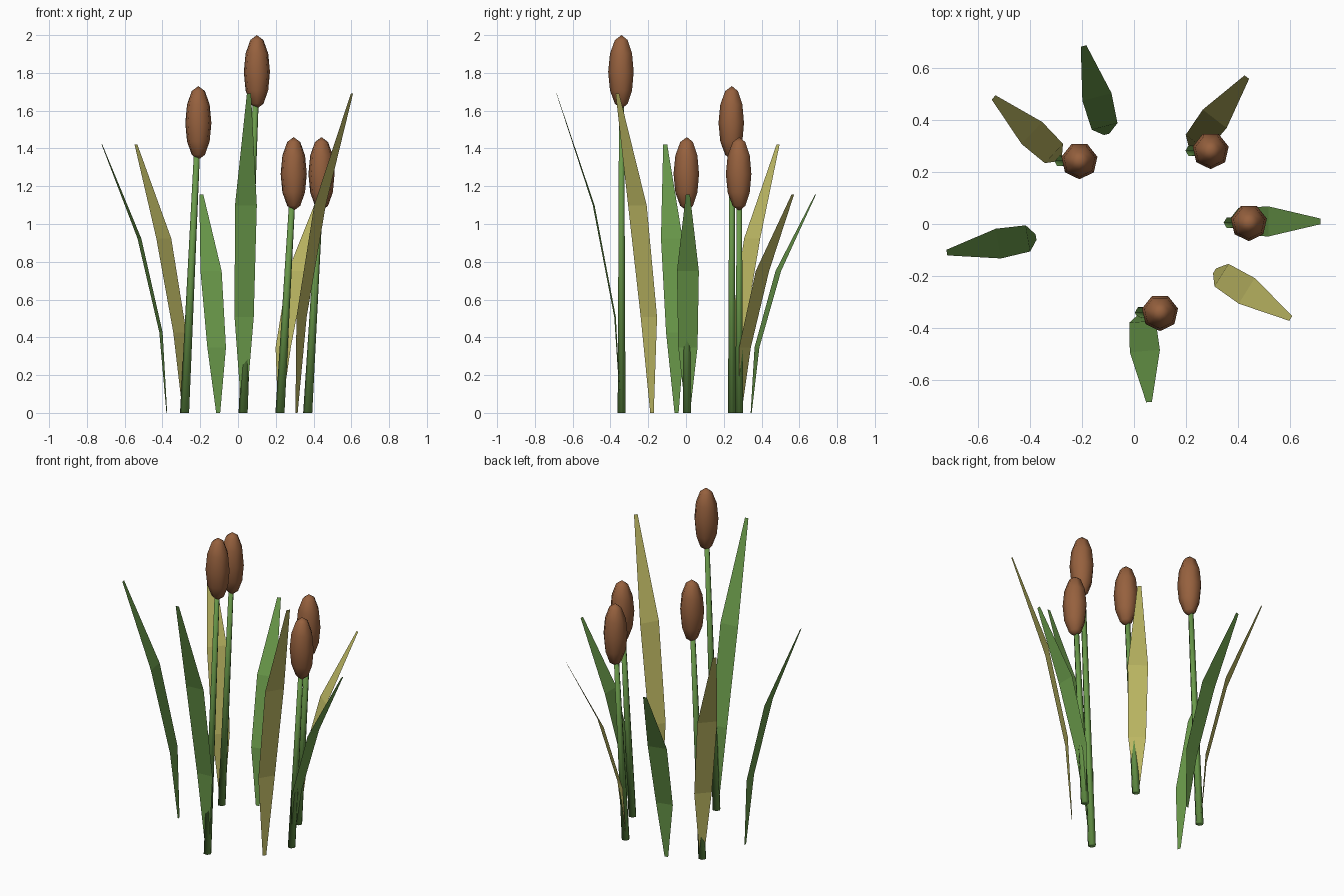
import bpy, bmesh, math
from mathutils import Vector

if "Cube" in bpy.data.objects:
    bpy.data.objects.remove(bpy.data.objects["Cube"])


def material(name, rgb):
    m = bpy.data.materials.new(name)
    m.diffuse_color = (*rgb, 1)
    m.use_nodes = True
    m.node_tree.nodes["Principled BSDF"].inputs["Base Color"].default_value = m.diffuse_color
    return m


GREEN = material("leaf green", (0.144, 0.323, 0.069))
YELLOW = material("dry yellow", (0.515, 0.485, 0.127))
BROWN = material("seed brown", (0.305, 0.119, 0.048))


def finish(bm, name, mat, smooth):
    mesh = bpy.data.meshes.new(name)
    for f in bm.faces:
        f.smooth = smooth
    bm.to_mesh(mesh)
    bm.free()
    mesh.materials.append(mat)
    obj = bpy.data.objects.new(name, mesh)
    bpy.context.collection.objects.link(obj)
    return obj


def lofted(name, mat, sections, sides, start=0.0):
    """Round solid through (centre, radius) sections, closed at both ends."""
    bm = bmesh.new()
    rings = []
    for centre, radius in sections:
        rings.append([bm.verts.new(Vector(centre) + Vector((
            radius * math.cos(start + math.tau * i / sides),
            radius * math.sin(start + math.tau * i / sides), 0)))
            for i in range(sides)])
    for a, b in zip(rings, rings[1:]):
        for i in range(sides):
            j = (i + 1) % sides
            bm.faces.new((a[i], a[j], b[j], b[i]))
    bm.faces.new(rings[0][::-1])
    bm.faces.new(rings[-1])
    bmesh.ops.remove_doubles(bm, verts=bm.verts[:], dist=0.0005)
    bmesh.ops.recalc_face_normals(bm, faces=bm.faces[:])
    return finish(bm, name, mat, True)


# Reed stems, each with a seed head: base x, base y, head centre height
HEAD_HALF, HEAD_RADIUS, LEAN = 0.195, 0.071, 0.073
reeds = [(0.027, -0.341, 1.805), (-0.283, 0.243, 1.535),
         (0.222, 0.282, 1.265), (0.369, 0.005, 1.265)]
for n, (x, y, z) in enumerate(reeds, 1):
    lofted(f"reed_stem_{n}", GREEN,
           [((x, y, 0), 0.024), ((x + LEAN, y, z), 0.015)], 6)
    # Seed head: stretched low-sided ball
    profile = [(-math.pi / 2 + math.pi * k / 6) for k in range(7)]
    sections = [((x + LEAN, y, z + HEAD_HALF * math.sin(a)),
                 max(HEAD_RADIUS * math.cos(a), 0.00001)) for a in profile]
    lofted(f"seed_head_{n}", BROWN, sections, 7, -math.pi / 2)


# Leaf blades: single sheets that bend outward with the square of height
def leaf(name, mat, base, tip, height):
    base, tip = Vector(base), Vector(tip)
    out = tip - base
    side = Vector((-out.y, out.x)).normalized()
    bm = bmesh.new()
    rows = []
    for t, half in ((0, 0.011), (0.3, 0.051), (0.65, 0.058), (1, 0.011)):
        c = base + out * t * t
        rows.append([bm.verts.new((*(c + side * s * half), height * t))
                     for s in (-1, 1)])
    for a, b in zip(rows, rows[1:]):
        bm.faces.new((a[0], b[0], b[1], a[1]))
    bmesh.ops.recalc_face_normals(bm, faces=bm.faces[:])
    if sum(f.normal.z for f in bm.faces) < 0:
        bmesh.ops.reverse_faces(bm, faces=bm.faces[:])
    finish(bm, name, mat, False)


leaf("front_leaf", GREEN, (0.03, -0.345), (0.058, -0.685), 1.69)
leaf("front_right_leaf", YELLOW, (0.31, -0.18), (0.603, -0.363), 1.69)
leaf("right_leaf", GREEN, (0.37, 0.01), (0.717, 0.01), 1.155)
leaf("back_right_leaf", YELLOW, (0.22, 0.287), (0.434, 0.565), 1.155)
leaf("back_leaf", GREEN, (-0.105, 0.345), (-0.194, 0.685), 1.155)
leaf("back_left_leaf", YELLOW, (-0.285, 0.25), (-0.54, 0.487), 1.42)
leaf("left_leaf", GREEN, (-0.377, -0.05), (-0.72, -0.11), 1.42)
